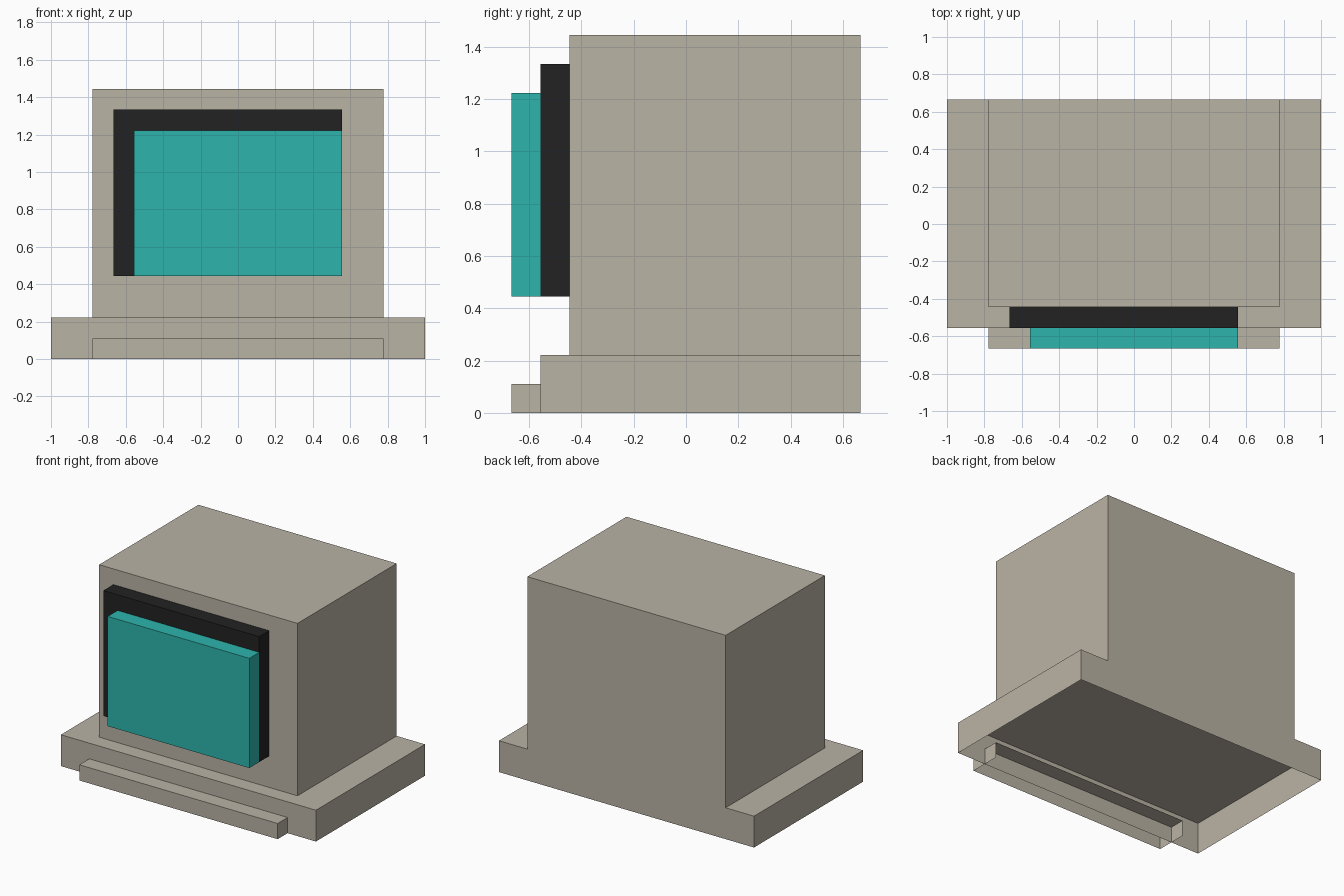
import bpy, bmesh
from mathutils import Vector

if "Cube" in bpy.data.objects:
    bpy.data.objects.remove(bpy.data.objects["Cube"])

U = 1 / 9  # the model sits on a grid of ninths


def material(name, color):
    m = bpy.data.materials.new(name)
    m.diffuse_color = (*color, 1)
    m.use_nodes = True
    m.node_tree.nodes["Principled BSDF"].inputs["Base Color"].default_value = m.diffuse_color
    return m


beige = material("warm beige", (0.491, 0.451, 0.376))
black = material("soft black", (0.016, 0.016, 0.016))
teal = material("teal", (0.026, 0.462, 0.413))


def box(name, lo, hi, mat, open_sides=()):
    """Box between two grid corners, leaving out faces with the given normals."""
    lo, hi = Vector(lo) * U, Vector(hi) * U
    bm = bmesh.new()
    bmesh.ops.create_cube(bm, size=1)
    for v in bm.verts:
        v.co = [(a + b) / 2 + c * (b - a) for a, b, c in zip(lo, hi, v.co)]
    bm.normal_update()
    gone = [f for f in bm.faces if any(f.normal.dot(Vector(d)) > 0.9 for d in open_sides)]
    bmesh.ops.delete(bm, geom=gone, context='FACES')
    mesh = bpy.data.meshes.new(name)
    bm.to_mesh(mesh)
    bm.free()
    mesh.materials.append(mat)
    obj = bpy.data.objects.new(name, mesh)
    bpy.context.collection.objects.link(obj)
    return obj


DOWN, BACK = (0, 0, -1), (0, 1, 0)

# Hollow base, open underneath
box("base", (-9, -5, 0), (9, 6, 2), beige, [DOWN])
# Front ledge, running a little way into the base
box("front_ledge", (-7, -6, 0), (7, -4, 1), beige, [DOWN, BACK])
# Monitor housing
box("housing", (-7, -4, 2), (7, 6, 13), beige, [DOWN])
# Screen surround, offset to the left and top
box("screen_surround", (-6, -5, 4), (5, -4, 12), black, [BACK])
# Screen panel
box("screen", (-5, -6, 4), (5, -5, 11), teal, [BACK])
